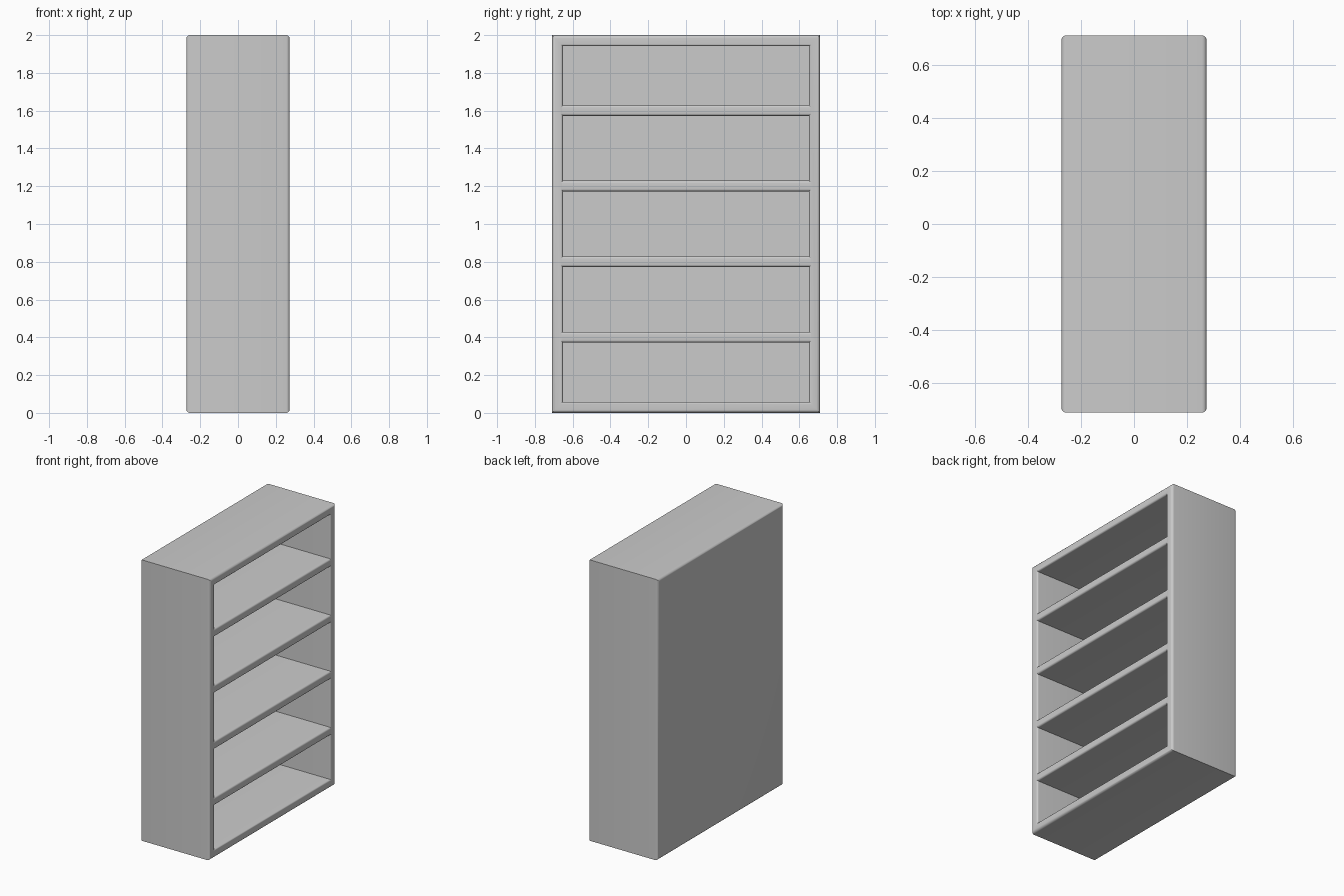
import bpy, bmesh, math

if "Cube" in bpy.data.objects:
    bpy.data.objects.remove(bpy.data.objects["Cube"])

X, Y, H = 0.273, 0.71, 2.0     # half depth, half width, height
WALL, BACK, R = 0.058, 0.05, 0.018


def arc(cx, cz, r, a0, a1, n=5):
    return [(cx + r * math.cos(math.radians(a0 + (a1 - a0) * i / n)),
             cz + r * math.sin(math.radians(a0 + (a1 - a0) * i / n))) for i in range(n + 1)]


def finish(bm, name):
    bmesh.ops.recalc_face_normals(bm, faces=bm.faces)
    me = bpy.data.meshes.new(name)
    bm.to_mesh(me)
    bm.free()
    ob = bpy.data.objects.new(name, me)
    bpy.context.collection.objects.link(ob)
    bpy.ops.object.select_all(action='DESELECT')
    ob.select_set(True)
    bpy.context.view_layer.objects.active = ob
    bpy.ops.object.shade_smooth_by_angle(angle=math.radians(35))


def bridge(bm, rings):
    for a, b in zip(rings, rings[1:]):
        for i in range(len(a)):
            j = (i + 1) % len(a)
            bm.faces.new((a[i], a[j], b[j], b[i]))
    bm.faces.new(rings[0])
    bm.faces.new(rings[-1])


# carcass: mitred rounded frame with closed back, open towards +x
r2 = 0.012
profile = (arc(-X + R, R, R, 180, 270) + arc(X - R, R, R, -90, 0)
           + arc(X - r2, WALL - r2, r2, 0, 90) + [(-X + BACK, WALL)])
bm = bmesh.new()
rings = []
for x, d in profile:
    rings.append([bm.verts.new((x, sy * (Y - d), z)) for sy, z in
                  ((-1, d), (1, d), (1, H - d), (-1, H - d))])
bridge(bm, rings)
finish(bm, "bookcase_carcass")

# four shelves with rounded front edges
T = 0.028
for k in range(1, 5):
    z = 0.4 * k + 0.001
    section = ([(-X + BACK - 0.01, z + T), (-X + BACK - 0.01, z - T)]
               + arc(X - r2, z - T + r2, r2, -90, 0) + arc(X - r2, z + T - r2, r2, 0, 90))
    bm = bmesh.new()
    bridge(bm, [[bm.verts.new((x, y, zz)) for x, zz in section]
                for y in (-Y + WALL - 0.008, Y - WALL + 0.008)])
    finish(bm, f"shelf_{k}")
